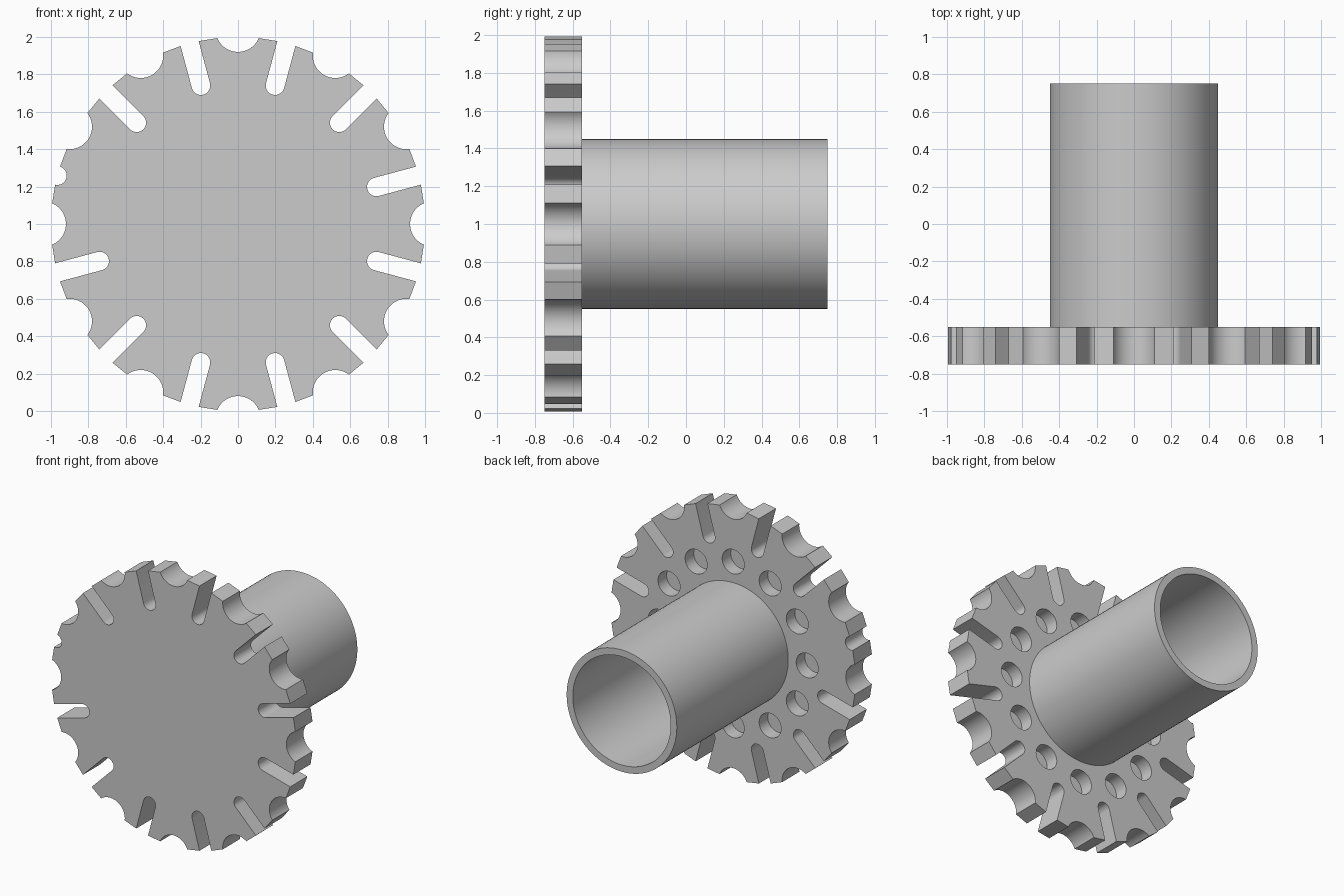
import bpy, bmesh
from math import sin, cos, pi, radians, acos, asin
from mathutils import Matrix, Vector

if "Cube" in bpy.data.objects:
    bpy.data.objects.remove(bpy.data.objects["Cube"])

FRONT, BACK, END = -0.75, -0.55, 0.75
AXIS = Vector((0, 0, 1))

grey = bpy.data.materials.new("plain grey")
grey.use_nodes = True
grey.diffuse_color = (0.6, 0.6, 0.6, 1)
grey.node_tree.nodes["Principled BSDF"].inputs["Base Color"].default_value = (0.6, 0.6, 0.6, 1)


def finish(name, bm):
    bmesh.ops.recalc_face_normals(bm, faces=bm.faces[:])
    mesh = bpy.data.meshes.new(name)
    bm.to_mesh(mesh)
    bm.free()
    mesh.materials.append(grey)
    obj = bpy.data.objects.new(name, mesh)
    bpy.context.collection.objects.link(obj)
    return obj


def smooth(obj):
    bpy.ops.object.select_all(action='DESELECT')
    obj.select_set(True)
    bpy.context.view_layer.objects.active = obj
    bpy.ops.object.shade_smooth_by_angle(angle=radians(30))


def bite(centre, radius, half_angle, steps):
    """Concave arc, in polar-aligned coordinates, opening outwards along +x."""
    return [(centre - radius * cos(t), radius * sin(t))
            for t in (half_angle * (2 * i / steps - 1) for i in range(steps + 1))]


# Rim cut-outs: wide scallops, long round-ended slots and one shallow notch
SC, SR = 1.04, 0.12
rim = acos((1 + SC**2 - SR**2) / (2 * SC))
scallop = bite(SC, SR, acos((SC - cos(rim)) / SR), 24)
slot_w = 0.05
mouth = cos(asin(slot_w))
slot = [(mouth, -slot_w)] + bite(0.766, slot_w, pi / 2, 16) + [(mouth, slot_w)]
notch = bite(1.0, slot_w, pi / 2 - slot_w / 2, 16)

# Toothed plate: alternate the cut-outs round the rim, then extrude
bm = bmesh.new()
outline = []
for k in range(24):
    shape = scallop if k % 2 == 0 else notch if k == 11 else slot
    turn = Matrix.Rotation(radians(15 * k), 2)
    for p in shape:
        q = turn @ Vector(p)
        outline.append(bm.verts.new((q.x, FRONT, q.y + 1)))
face = bm.faces.new(outline)
solid = bmesh.ops.extrude_face_region(bm, geom=[face])
bmesh.ops.translate(bm, vec=(0, BACK - FRONT, 0),
                    verts=[v for v in solid["geom"] if isinstance(v, bmesh.types.BMVert)])
plate = finish("toothed_plate", bm)

# Ring of blind holes in the back of the plate
bm = bmesh.new()
for k in range(12):
    a = radians(30 * k)
    place = Matrix.Translation((0.605 * cos(a), BACK, 1 + 0.605 * sin(a)))
    bmesh.ops.create_cone(bm, cap_ends=True, segments=32, radius1=0.09, radius2=0.09,
                          depth=0.2, matrix=place @ Matrix.Rotation(pi / 2, 4, 'X'))
cutter = finish("hole_cutter", bm)
cutter.hide_render = True
mod = plate.modifiers.new("holes", 'BOOLEAN')
mod.operation, mod.solver, mod.object = 'DIFFERENCE', 'EXACT', cutter
bpy.context.view_layer.objects.active = plate
bpy.ops.object.modifier_apply(modifier=mod.name)
bpy.data.objects.remove(cutter)
smooth(plate)

# Hollow tube: spin its wall section round the axis
bm = bmesh.new()
section = [(0.40, BACK), (0.40, END), (0.45, END), (0.45, BACK)]
verts = [bm.verts.new((r, y, 1)) for r, y in section]
edges = [bm.edges.new(pair) for pair in zip(verts, verts[1:])]
bmesh.ops.spin(bm, geom=verts + edges, cent=AXIS, axis=(0, 1, 0),
               angle=2 * pi, steps=96, use_merge=True)
bmesh.ops.remove_doubles(bm, verts=bm.verts[:], dist=0.0001)
smooth(finish("hollow_tube", bm))
